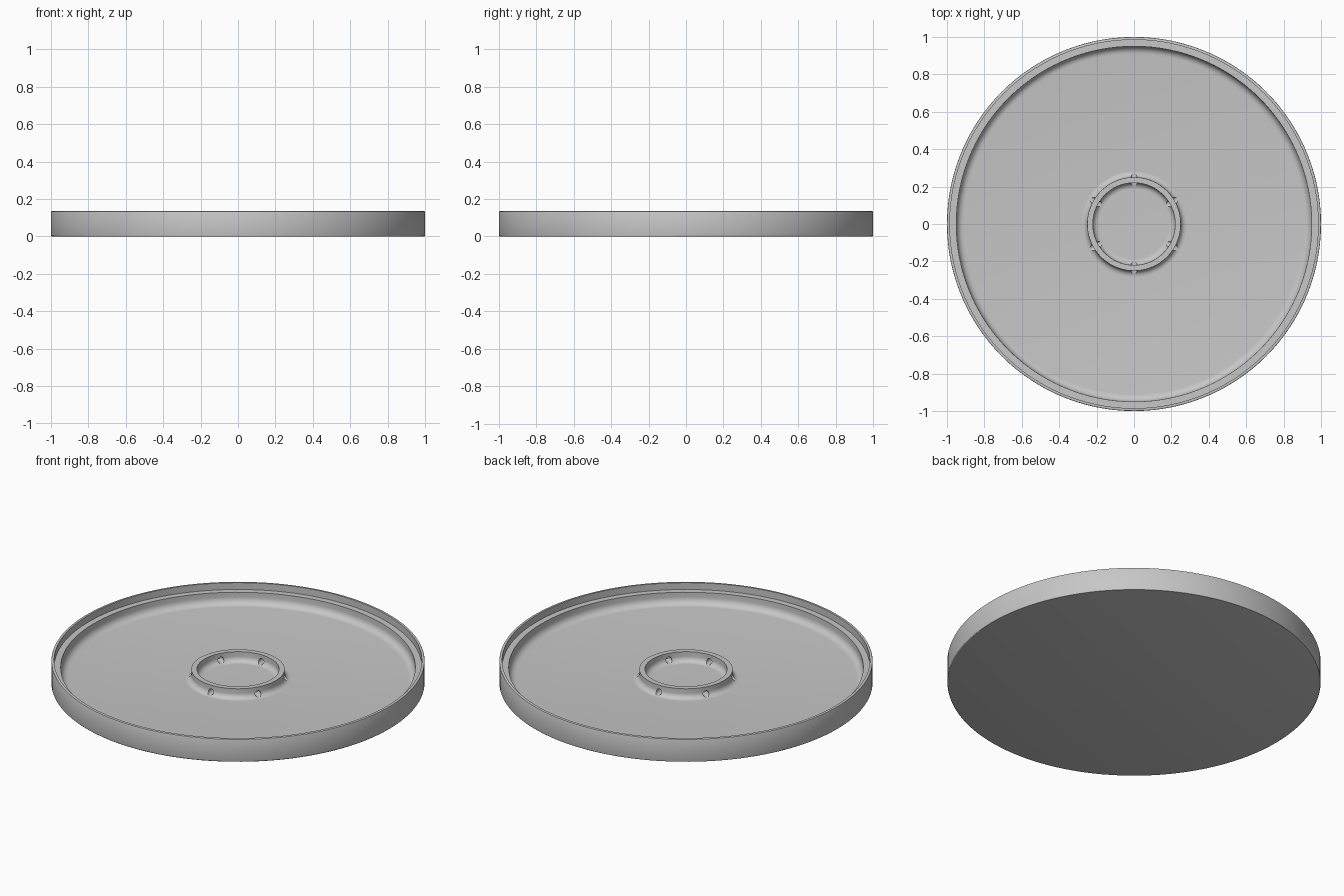
import bpy, bmesh
from math import pi, sin, cos, radians
from mathutils import Matrix

SEGMENTS = 120
FLOOR = 0.027

cube = bpy.data.objects.get("Cube")
if cube:
    bpy.data.objects.remove(cube, do_unlink=True)

grey = bpy.data.materials.new("light grey")
grey.use_nodes = True
colour = (0.57, 0.57, 0.57, 1)
grey.diffuse_color = colour
grey.node_tree.nodes["Principled BSDF"].inputs["Base Color"].default_value = colour


def add_object(name, bm):
    bmesh.ops.recalc_face_normals(bm, faces=bm.faces)
    mesh = bpy.data.meshes.new(name)
    bm.to_mesh(mesh)
    bm.free()
    obj = bpy.data.objects.new(name, mesh)
    obj.data.materials.append(grey)
    bpy.context.collection.objects.link(obj)
    return obj


def lathe(name, profile, closed):
    """Turn a (radius, z) profile around the z axis."""
    bm = bmesh.new()
    verts = [bm.verts.new((r, 0, z)) for r, z in profile]
    pairs = list(zip(verts, verts[1:]))
    if closed:
        pairs.append((verts[-1], verts[0]))
    edges = [bm.edges.new(p) for p in pairs]
    bmesh.ops.spin(bm, geom=verts + edges, cent=(0, 0, 0), axis=(0, 0, 1),
                   angle=2 * pi, steps=SEGMENTS)
    bmesh.ops.remove_doubles(bm, verts=bm.verts, dist=0.0001)
    return add_object(name, bm)


def arc(r, z, radius, start, end, steps=6):
    angles = [radians(start + (end - start) * i / steps) for i in range(steps + 1)]
    return [(r + radius * cos(a), z + radius * sin(a)) for a in angles]


def smooth(obj):
    bpy.ops.object.select_all(action="DESELECT")
    obj.select_set(True)
    bpy.context.view_layer.objects.active = obj
    bpy.ops.object.shade_smooth_by_angle(angle=radians(30))


# Dish with rounded inner corner, stepped ledge and thin outer lip
fillet = 0.04
dish = lathe("dish",
             [(0, 0)]
             + arc(0.994, 0.006, 0.006, -90, 0, 3)
             + arc(0.996, 0.131, 0.004, 0, 90, 2)
             + [(0.985, 0.135), (0.985, 0.095), (0.95, 0.095)]
             + arc(0.95 - fillet, FLOOR + fillet, fillet, 0, -90)
             + [(0, FLOOR)], closed=False)
smooth(dish)

# Central ring flared into the floor on both sides
flare = 0.03
ring = lathe("centre_ring",
             [(0.22 - flare, 0.015), (0.25 + flare, 0.015)]
             + arc(0.25 + flare, FLOOR + flare, flare, 270, 180)
             + [(0.25, 0.084), (0.22, 0.084)]
             + arc(0.22 - flare, FLOOR + flare, flare, 0, -90), closed=True)

# Six radial drain holes through the ring
bm = bmesh.new()
for i in range(6):
    place = (Matrix.Rotation(radians(30 + 60 * i), 4, "Z")
             @ Matrix.Translation((0.235, 0, FLOOR + 0.018))
             @ Matrix.Rotation(pi / 2, 4, "Y"))
    bmesh.ops.create_cone(bm, cap_ends=True, segments=24, radius1=0.017,
                          radius2=0.017, depth=0.14, matrix=place)
cutter = add_object("hole_cutter", bm)
cutter.hide_render = True

holes = ring.modifiers.new("holes", "BOOLEAN")
holes.operation = "DIFFERENCE"
holes.solver = "EXACT"
holes.object = cutter
bpy.context.view_layer.objects.active = ring
bpy.ops.object.modifier_apply(modifier=holes.name)
bpy.data.objects.remove(cutter, do_unlink=True)
smooth(ring)
